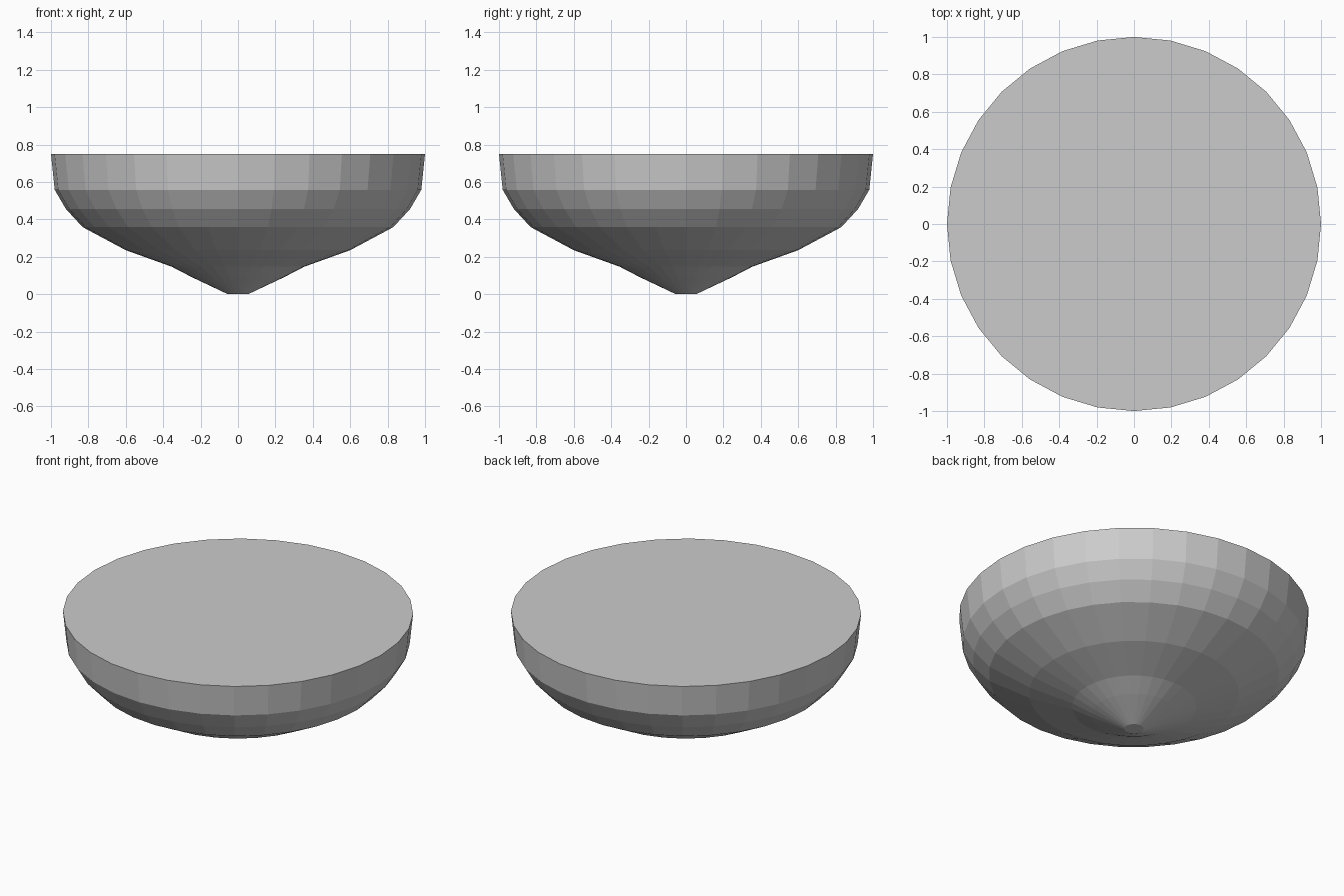
import bpy, bmesh
from math import cos, sin, tau

if "Cube" in bpy.data.objects:
    bpy.data.objects.remove(bpy.data.objects["Cube"])

SIDES = 32
# bowl profile as (radius, height), bottom to rim
PROFILE = [(0.055, 0.0), (0.245, 0.09), (0.355, 0.147), (0.60, 0.235),
           (0.83, 0.358), (0.92, 0.455), (0.98, 0.558), (1.0, 0.75)]

# stacked rings joined by flat quads
bm = bmesh.new()
rings = [[bm.verts.new((r * cos(tau * i / SIDES), r * sin(tau * i / SIDES), z))
          for i in range(SIDES)] for r, z in PROFILE]
for low, high in zip(rings, rings[1:]):
    for i in range(SIDES):
        j = (i + 1) % SIDES
        bm.faces.new((low[i], low[j], high[j], high[i]))

# small flat foot and closed flat top
bm.faces.new(rings[0][::-1])
bm.faces.new(rings[-1])

mesh = bpy.data.meshes.new("filled_bowl")
bm.to_mesh(mesh)
bm.free()
bpy.context.collection.objects.link(bpy.data.objects.new("filled_bowl", mesh))
